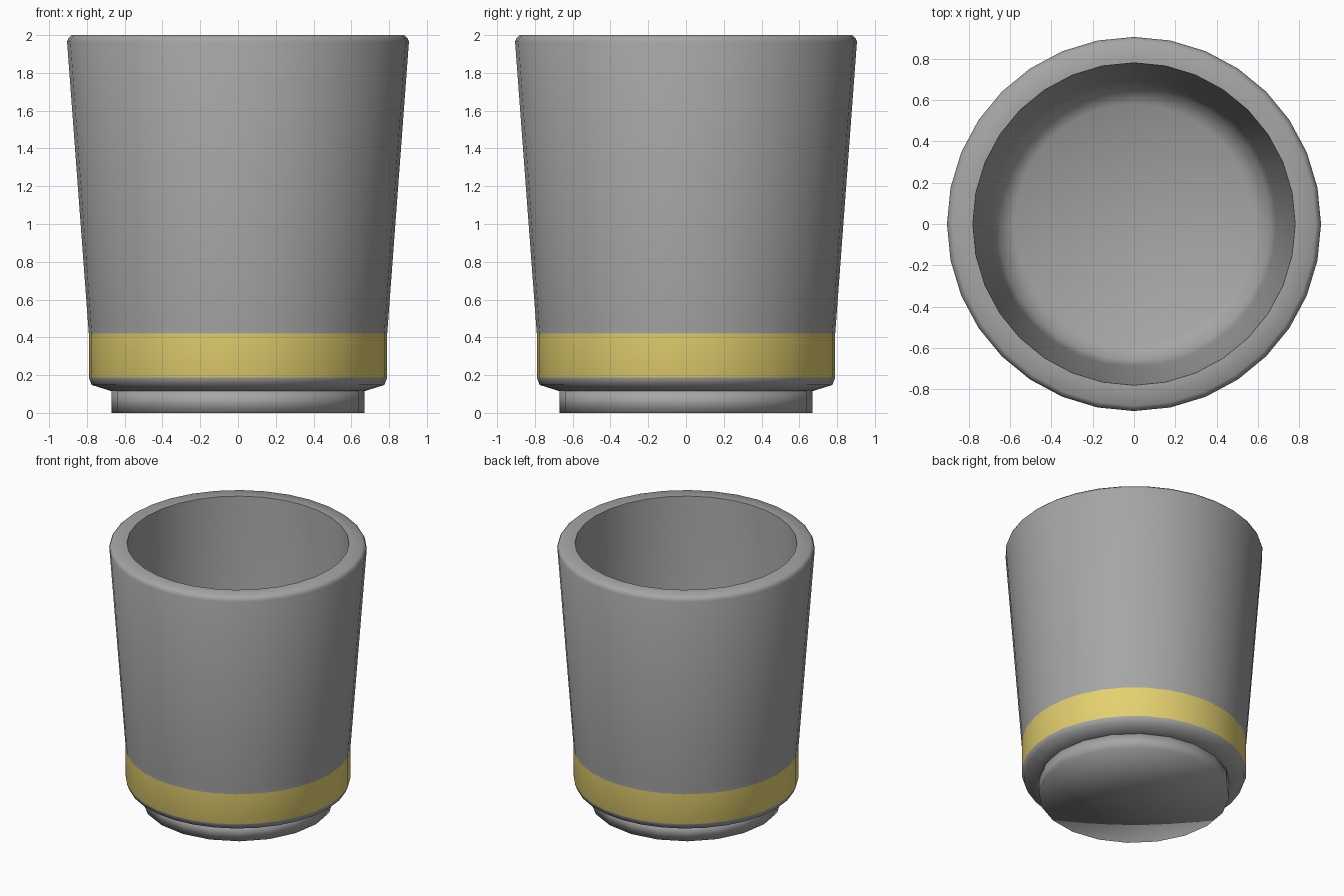
import bpy, bmesh, math

if "Cube" in bpy.data.objects:
    bpy.data.objects.remove(bpy.data.objects["Cube"])


def material(name, rgb):
    m = bpy.data.materials.new(name)
    m.diffuse_color = (*rgb, 1.0)
    m.use_nodes = True
    m.node_tree.nodes["Principled BSDF"].inputs["Base Color"].default_value = m.diffuse_color
    return m


GREY = material("grey ceramic", (0.38, 0.38, 0.38))
YELLOW = material("yellow stripe", (0.78, 0.64, 0.16))


def lathe(name, profile, sides, angle, mats):
    """Revolve (radius, z) points about z; radius 0 makes a pole."""
    bm = bmesh.new()
    rings = []
    for r, z in profile:
        n = 1 if r == 0 else sides
        rings.append([bm.verts.new((r * math.cos(2 * math.pi * i / sides),
                                    r * math.sin(2 * math.pi * i / sides), z))
                      for i in range(n)])
    for a, b in zip(rings, rings[1:]):
        for i in range(sides):
            j = (i + 1) % sides
            quad = [a[i % len(a)], a[j % len(a)], b[j % len(b)], b[i % len(b)]]
            bm.faces.new(list(dict.fromkeys(quad)))
    bmesh.ops.recalc_face_normals(bm, faces=bm.faces[:])
    me = bpy.data.meshes.new(name)
    bm.to_mesh(me)
    bm.free()
    ob = bpy.data.objects.new(name, me)
    bpy.context.collection.objects.link(ob)
    for m in mats:
        me.materials.append(m)
    bpy.ops.object.select_all(action='DESELECT')
    ob.select_set(True)
    bpy.context.view_layer.objects.active = ob
    bpy.ops.object.shade_smooth_by_angle(angle=math.radians(angle))
    return ob


# Cup: underside, outer wall, rounded rim, inner wall and floor
cup = lathe("cup_body", [
    (0, 0.115), (0.67, 0.115), (0.775, 0.148), (0.79, 0.188),
    (0.79, 0.42), (0.793, 0.46), (0.905, 1.965), (0.897, 1.985), (0.88, 2.0),
    (0.78, 2.0), (0.69, 0.42), (0.66, 0.27), (0.58, 0.22), (0, 0.2)],
    32, 70, [GREY, YELLOW])

# Stripe: outer wall faces near the base
for p in cup.data.polygons:
    c = p.center
    if 0.188 < c.z < 0.42 and math.hypot(c.x, c.y) > 0.75:
        p.material_index = 1

# Foot: coarser smooth-shaded disc under the cup
lathe("foot", [(0, 0), (0.67, 0), (0.67, 0.12), (0, 0.12)], 20, 100, [GREY])
